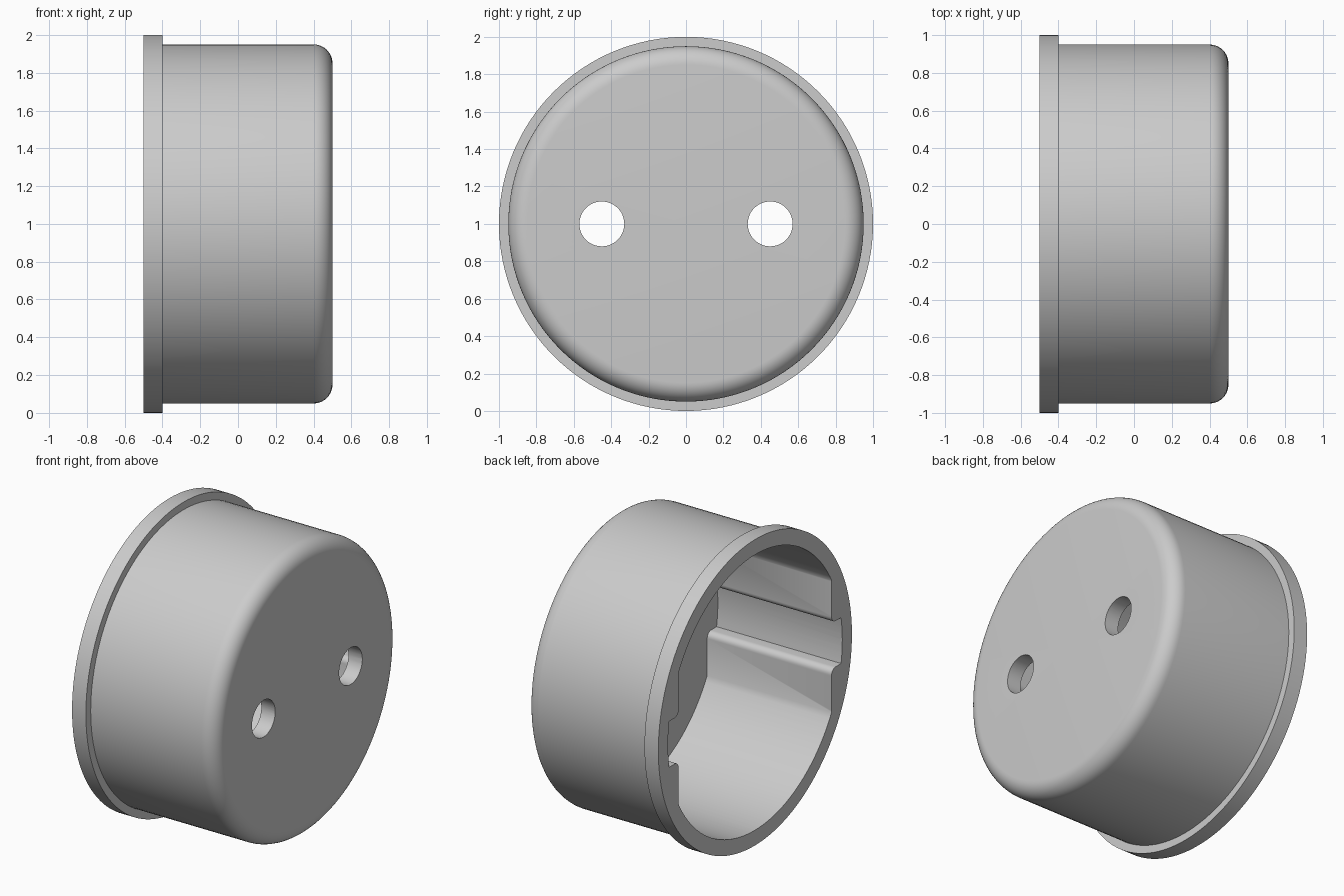
import bpy, bmesh
from math import sin, cos, asin, pi, radians
from mathutils import Matrix, Vector

old = bpy.data.objects.get("Cube")
if old:
    bpy.data.objects.remove(old, do_unlink=True)

CENTRE_Z = 1.0
BORE = 0.9          # inner radius
FLAT = 0.79         # distance of the rib faces from the axis
SLOT = 0.15         # half height of the slot between the ribs
LIP = 0.04          # rounding of the slot edges


def make_object(name, bm):
    bmesh.ops.recalc_face_normals(bm, faces=bm.faces)
    mesh = bpy.data.meshes.new(name)
    bm.to_mesh(mesh)
    bm.free()
    obj = bpy.data.objects.new(name, mesh)
    bpy.context.collection.objects.link(obj)
    return obj


def arc(cx, cy, r, a0, a1, steps):
    angles = [a0 + (a1 - a0) * i / steps for i in range(steps + 1)]
    return [(cx + r * cos(a), cy + r * sin(a)) for a in angles]


def cut(target, cutter):
    mod = target.modifiers.new("cut", "BOOLEAN")
    mod.operation = "DIFFERENCE"
    mod.solver = "EXACT"
    mod.object = cutter
    bpy.context.view_layer.objects.active = target
    bpy.ops.object.modifier_apply(modifier=mod.name)
    bpy.data.objects.remove(cutter, do_unlink=True)


# Flanged cup: (x, radius) profile turned about the x axis
profile = [(-0.5, 0), (-0.5, 1), (-0.4, 1), (-0.4, 0.95)]
profile += arc(0.4, 0.85, 0.1, pi / 2, 0, 10) + [(0.5, 0)]
bm = bmesh.new()
verts = [bm.verts.new((x, 0, CENTRE_Z + r)) for x, r in profile]
edges = [bm.edges.new(pair) for pair in zip(verts, verts[1:])]
bmesh.ops.spin(bm, geom=verts + edges, cent=(0, 0, CENTRE_Z), axis=(1, 0, 0),
               angle=2 * pi, steps=128, use_duplicate=False)
bmesh.ops.remove_doubles(bm, verts=bm.verts, dist=0.0001)
cup = make_object("flanged_cup", bm)

# Cavity section: one quarter with half a slot and a rib, mirrored twice
rib_top = (BORE ** 2 - FLAT ** 2) ** 0.5
quarter = arc(0, 0, BORE, 0, asin(SLOT / BORE), 4)
quarter += arc(FLAT + LIP, SLOT + LIP, LIP, -pi / 2, -pi, 6)
quarter += arc(0, 0, BORE, asin(rib_top / BORE), pi / 2, 24)
half = quarter + [(-y, z) for y, z in reversed(quarter[:-1])]
section = half + [(y, -z) for y, z in reversed(half[1:-1])]

bm = bmesh.new()
face = bm.faces.new([bm.verts.new((-0.7, y, CENTRE_Z + z)) for y, z in section])
moved = bmesh.ops.extrude_face_region(bm, geom=[face])["geom"]
bmesh.ops.translate(bm, vec=Vector((1.1, 0, 0)),
                    verts=[v for v in moved if isinstance(v, bmesh.types.BMVert)])
cut(cup, make_object("cavity_cutter", bm))

# Two round holes through the end wall
for side in (-1, 1):
    bm = bmesh.new()
    place = Matrix.Translation((0.45, side * 0.45, CENTRE_Z)) @ Matrix.Rotation(pi / 2, 4, "Y")
    bmesh.ops.create_cone(bm, cap_ends=True, segments=48, radius1=0.12,
                          radius2=0.12, depth=0.4, matrix=place)
    cut(cup, make_object("hole_cutter", bm))

# Plain grey finish
grey = bpy.data.materials.new("light_grey")
grey.use_nodes = True
colour = (0.6, 0.6, 0.6, 1)
grey.diffuse_color = colour
grey.node_tree.nodes["Principled BSDF"].inputs["Base Color"].default_value = colour
cup.data.materials.clear()
cup.data.materials.append(grey)

bpy.ops.object.select_all(action="DESELECT")
cup.select_set(True)
bpy.context.view_layer.objects.active = cup
bpy.ops.object.shade_smooth_by_angle(angle=radians(30))
